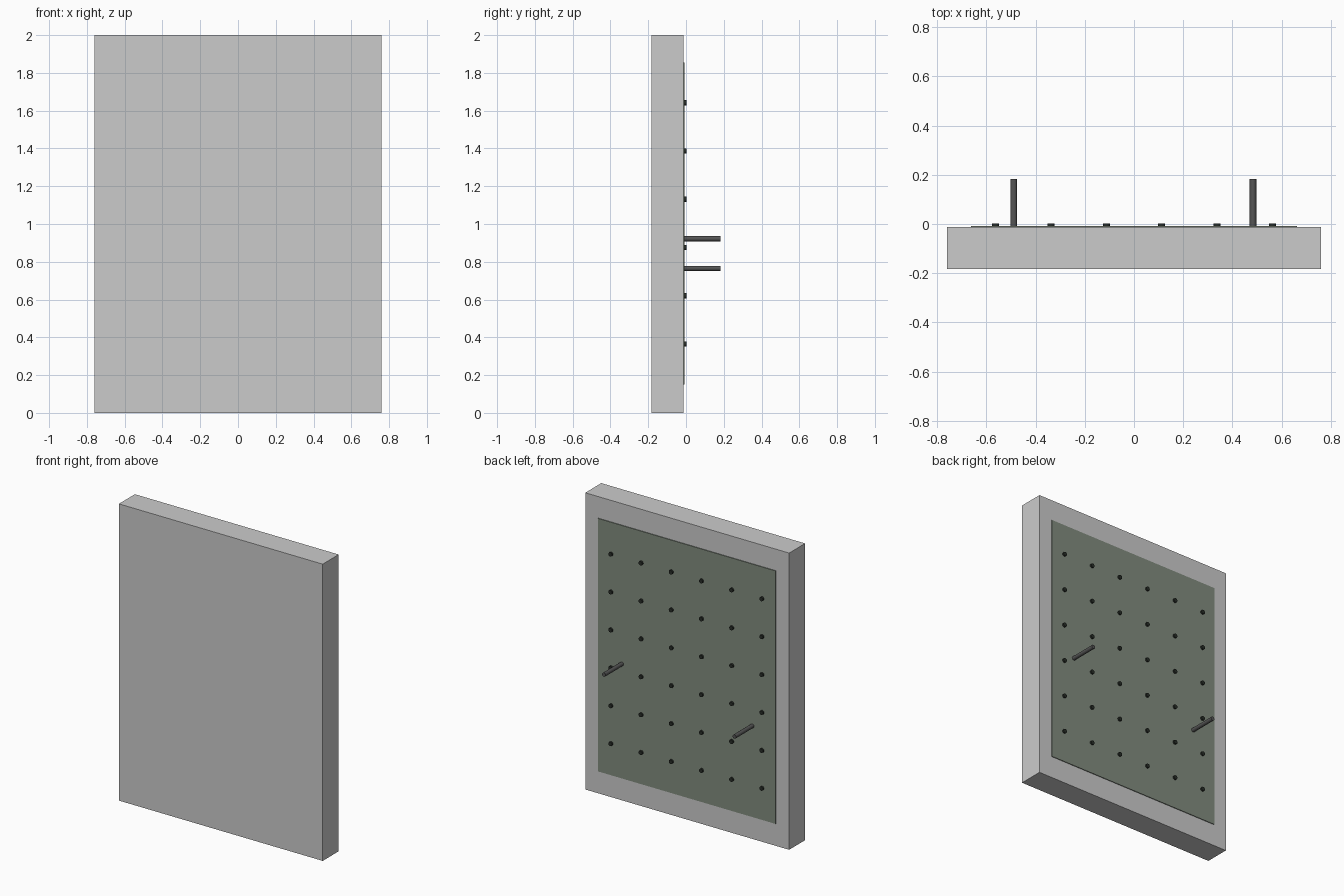
import bpy, math

if "Cube" in bpy.data.objects:
    bpy.data.objects.remove(bpy.data.objects["Cube"])


def material(name, rgb):
    m = bpy.data.materials.new(name)
    m.diffuse_color = (*rgb, 1)
    m.use_nodes = True
    m.node_tree.nodes["Principled BSDF"].inputs["Base Color"].default_value = m.diffuse_color
    return m


GREEN = material("sage_panel", (0.22, 0.26, 0.21))
BLACK = material("black_rubber", (0.02, 0.025, 0.02))
DARK = material("dark_metal", (0.09, 0.09, 0.09))


def box(name, x, y0, y1, z0, z1, mat=None):
    bpy.ops.mesh.primitive_cube_add(size=1, location=(0, (y0 + y1) / 2, (z0 + z1) / 2))
    o = bpy.context.object
    o.name = name
    o.scale = (2 * x, y1 - y0, z1 - z0)
    bpy.ops.object.transform_apply(location=False, rotation=False, scale=True)
    if mat:
        o.data.materials.append(mat)
    return o


def rod(name, x, z, r, y0, y1, mat, sides=16):
    bpy.ops.mesh.primitive_cylinder_add(vertices=sides, radius=r, depth=y1 - y0,
                                        location=(x, (y0 + y1) / 2, z),
                                        rotation=(math.pi / 2, 0, 0))
    o = bpy.context.object
    o.name = name
    o.data.materials.append(mat)
    bpy.ops.object.shade_smooth_by_angle()


# Main slab and the thin panel on its back
box("slab", 0.76, -0.183, -0.013, 0, 2)
box("back_panel", 0.663, -0.02, -0.008, 0.15, 1.855, GREEN)

# Six by six grid of small studs
for col in range(6):
    for row in range(6):
        rod("stud", -0.563 + 0.2252 * col, 0.365 + 0.2555 * row,
            0.014, -0.015, 0.003, BLACK)

# Two long pegs at different heights
rod("peg_high", 0.484, 0.922, 0.0135, -0.015, 0.183, DARK)
rod("peg_low", -0.489, 0.765, 0.0135, -0.015, 0.183, DARK)
